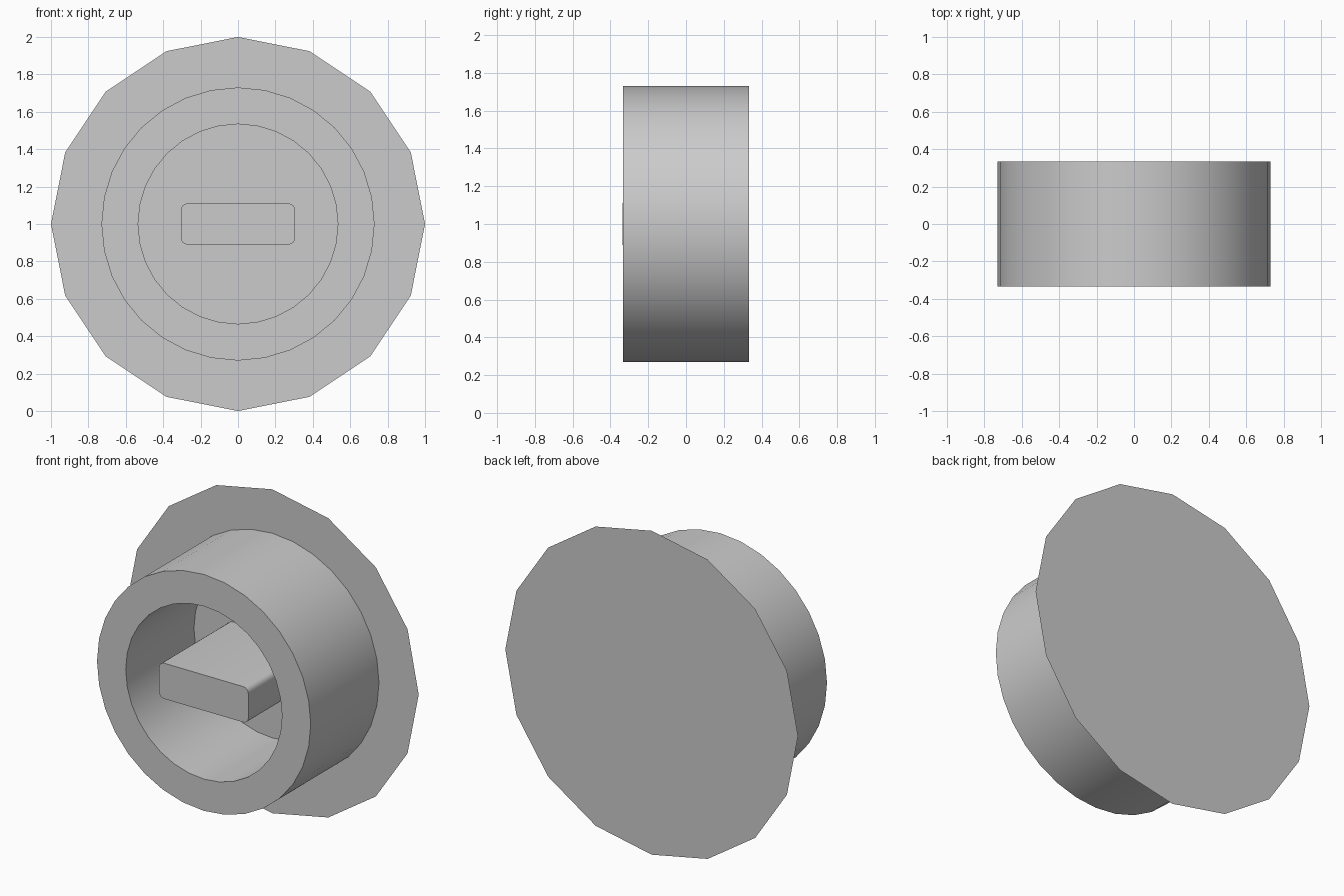
import bpy, bmesh
from math import sin, cos, pi, radians

if "Cube" in bpy.data.objects:
    bpy.data.objects.remove(bpy.data.objects["Cube"])

DEPTH = 0.333   # half depth along y
CENTRE = 1.0    # height of the axis


def circle(radius, sides):
    return [(radius * sin(2 * pi * i / sides), radius * cos(2 * pi * i / sides))
            for i in range(sides)]


def rounded_rect(hx, hz, r, steps=4):
    pts = []
    for k, (sx, sz) in enumerate([(1, 1), (-1, 1), (-1, -1), (1, -1)]):
        for i in range(steps + 1):
            a = pi / 2 * (k + i / steps)
            pts.append((sx * (hx - r) + r * cos(a), sz * (hz - r) + r * sin(a)))
    return pts


def add_ring(bm, outline, y):
    return [bm.verts.new((x, y, CENTRE + z)) for x, z in outline]


def bridge(bm, a, b):
    n = len(a)
    for i in range(n):
        j = (i + 1) % n
        bm.faces.new((a[i], a[j], b[j], b[i]))


def finish(name, bm, smooth=True):
    bmesh.ops.recalc_face_normals(bm, faces=bm.faces)
    mesh = bpy.data.meshes.new(name)
    bm.to_mesh(mesh)
    bm.free()
    obj = bpy.data.objects.new(name, mesh)
    bpy.context.collection.objects.link(obj)
    bpy.ops.object.select_all(action='DESELECT')
    bpy.context.view_layer.objects.active = obj
    obj.select_set(True)
    if smooth:
        bpy.ops.object.shade_smooth_by_angle(angle=radians(35))
    return obj


# Thick-walled round collar
bm = bmesh.new()
loops = [add_ring(bm, circle(r, 32), y) for r, y in
         [(0.73, -DEPTH), (0.73, DEPTH), (0.534, DEPTH), (0.534, -DEPTH)]]
for i in range(4):
    bridge(bm, loops[i], loops[(i + 1) % 4])
finish("collar", bm)

# Rounded bar across the middle
bm = bmesh.new()
bar = rounded_rect(0.305, 0.11, 0.035)
front, back = add_ring(bm, bar, -DEPTH - 0.002), add_ring(bm, bar, DEPTH + 0.001)
bridge(bm, front, back)
bm.faces.new(front)
bm.faces.new(back)
finish("centre_bar", bm)

# Flat sixteen-sided back plate, no thickness
bm = bmesh.new()
bm.faces.new(add_ring(bm, circle(1.0, 16), DEPTH + 0.002))
finish("back_plate", bm, smooth=False)
